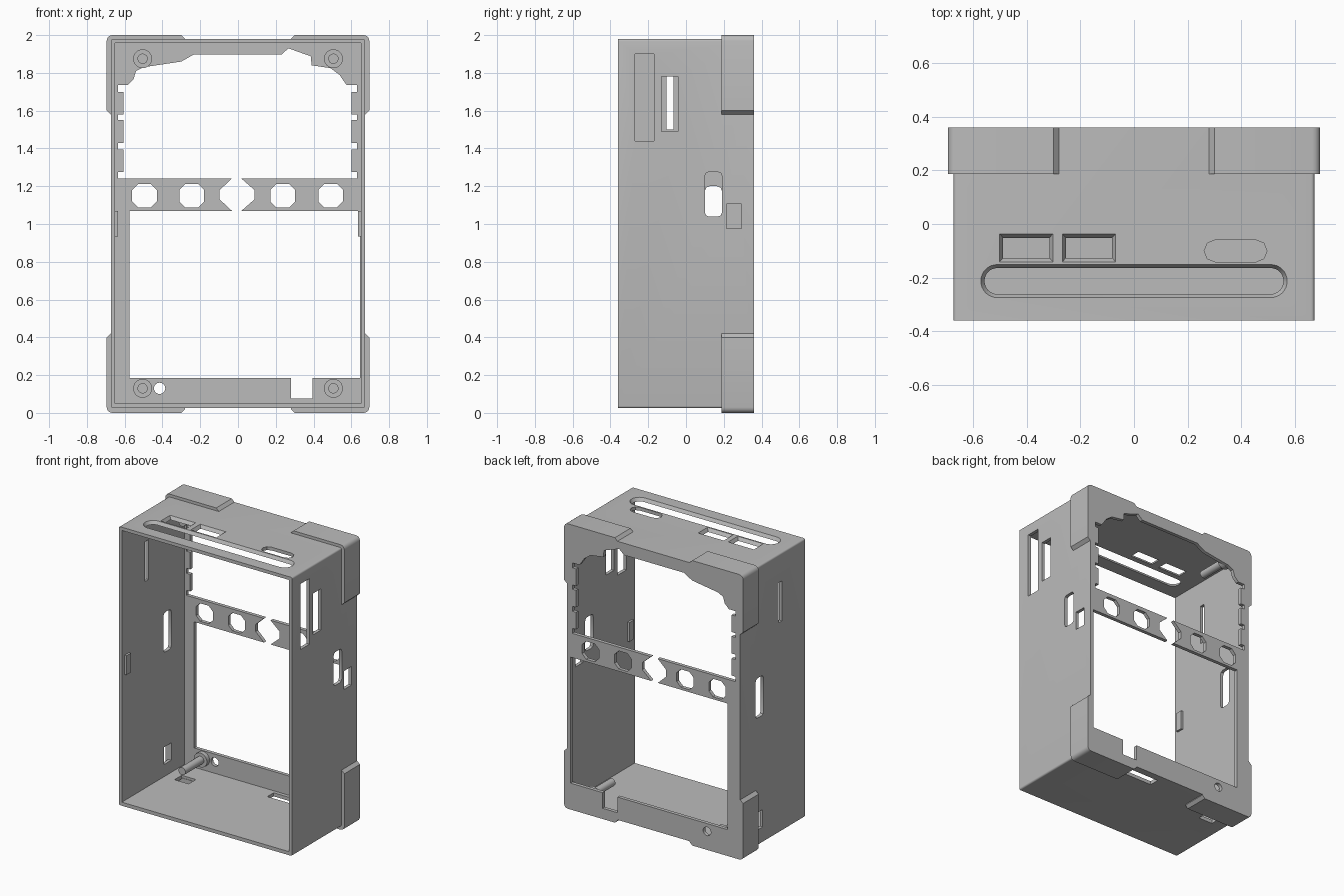
import bpy, bmesh, math

cube = bpy.data.objects.get("Cube")
if cube:
    bpy.data.objects.remove(cube, do_unlink=True)

grey = bpy.data.materials.new("plain grey")
grey.use_nodes = True
GREY = (0.5, 0.5, 0.5, 1)
grey.diffuse_color = GREY
grey.node_tree.nodes["Principled BSDF"].inputs["Base Color"].default_value = GREY


def rounded(cx, cy, hx, hy, r=0.0, steps=4):
    """Rectangle outline with rounded (steps > 1) or chamfered (steps = 1) corners."""
    if r == 0:
        return [(cx + hx, cy + hy), (cx - hx, cy + hy), (cx - hx, cy - hy), (cx + hx, cy - hy)]
    pts = []
    for i, (sx, sy) in enumerate([(1, 1), (-1, 1), (-1, -1), (1, -1)]):
        for k in range(steps + 1):
            a = math.pi / 2 * (i + k / steps)
            pts.append((cx + sx * (hx - r) + r * math.cos(a), cy + sy * (hy - r) + r * math.sin(a)))
    return pts


def span(u0, u1, v0, v1, r=0.0, steps=4):
    return rounded((u0 + u1) / 2, (v0 + v1) / 2, (u1 - u0) / 2, (v1 - v0) / 2, r, steps)


def circle(cx, cy, r, n=24):
    return [(cx + r * math.cos(math.tau * i / n), cy + r * math.sin(math.tau * i / n)) for i in range(n)]


def prism(name, outline, axis, a, b, end=None):
    """Loft an outline along an axis, optionally to a different end outline."""
    place = {"x": lambda p, t: (t, p[0], p[1]),
             "y": lambda p, t: (p[0], t, p[1]),
             "z": lambda p, t: (p[0], p[1], t)}[axis]
    bm = bmesh.new()
    lo = [bm.verts.new(place(p, a)) for p in outline]
    hi = [bm.verts.new(place(p, b)) for p in (end or outline)]
    bm.faces.new(lo)
    bm.faces.new(hi)
    n = len(lo)
    for i in range(n):
        j = (i + 1) % n
        bm.faces.new((lo[i], lo[j], hi[j], hi[i]))
    bmesh.ops.recalc_face_normals(bm, faces=bm.faces)
    mesh = bpy.data.meshes.new(name)
    bm.to_mesh(mesh)
    bm.free()
    mesh.materials.append(grey)
    ob = bpy.data.objects.new(name, mesh)
    bpy.context.collection.objects.link(ob)
    return ob


def activate(ob):
    bpy.ops.object.select_all(action="DESELECT")
    ob.select_set(True)
    bpy.context.view_layer.objects.active = ob


def cut(target, *args, **kw):
    tool = prism("cutter", *args, **kw)
    tool.hide_render = True
    mod = target.modifiers.new("cut", "BOOLEAN")
    mod.operation, mod.solver, mod.object = "DIFFERENCE", "EXACT", tool
    activate(target)
    bpy.ops.object.modifier_apply(modifier=mod.name)
    bpy.data.objects.remove(tool, do_unlink=True)


# Open-fronted case
case = prism("case_shell", span(-0.673, 0.673, 0.025, 1.98, 0.012), "y", -0.36, 0.36)
cut(case, span(-0.65, 0.65, 0.05, 1.957), "y", -0.5, 0.335)

# Upper rear opening with toothed sides and a stepped top
LEFT, RIGHT = (-0.606, -0.635), (0.602, 0.629)
TEETH = [(1.24, 1.275), (1.395, 1.43), (1.55, 1.58), (1.70, 1.735)]


def toothed(edge, notch):
    pts = []
    for z0, z1 in TEETH:
        pts += [(notch, z0), (notch, z1), (edge, z1)]
        if z1 != TEETH[-1][1]:
            nxt = TEETH[TEETH.index((z0, z1)) + 1][0]
            pts.append((edge, nxt))
    return pts


crown = [(-0.585, 1.735), (-0.553, 1.767), (-0.54, 1.81), (-0.5, 1.83), (-0.30, 1.86),
         (-0.235, 1.897), (0.23, 1.897), (0.267, 1.93), (0.385, 1.888), (0.39, 1.84),
         (0.49, 1.825), (0.537, 1.79), (0.575, 1.735)]
cut(case, toothed(*LEFT) + crown + toothed(*RIGHT)[::-1], "y", 0.3, 0.4)

# Lower rear opening, cable notch and round hole
cut(case, span(-0.575, 0.645, 0.185, 1.07), "y", 0.3, 0.4)
cut(case, span(0.28, 0.395, 0.075, 0.2), "y", 0.3, 0.4)
cut(case, circle(-0.415, 0.13, 0.03), "y", 0.3, 0.4)

# Crossbar: split in the middle, four chamfered windows
cut(case, [(-0.022, 1.25), (-0.097, 1.18), (-0.097, 1.13), (-0.022, 1.06),
           (0.007, 1.06), (0.087, 1.13), (0.087, 1.18), (0.007, 1.25)], "y", 0.3, 0.4)
for x in (-0.495, -0.245, 0.237, 0.49):
    cut(case, rounded(x, 1.15, 0.065, 0.063, 0.032, 1), "y", 0.3, 0.4)

# Slots in the +x wall
for slot in [(-0.27, -0.17, 1.44, 1.90), (-0.13, -0.043, 1.49, 1.78), (0.215, 0.295, 0.975, 1.105)]:
    cut(case, span(*slot), "x", 0.6, 0.75)
cut(case, span(0.10, 0.19, 1.04, 1.275, 0.02, 2), "x", 0.6, 0.75)

# Slots in the -x wall
cut(case, span(-0.103, -0.065, 1.50, 1.78), "x", -0.75, -0.6)
cut(case, span(0.10, 0.19, 0.92, 1.20, 0.025, 2), "x", -0.75, -0.6)
cut(case, span(0.11, 0.19, 0.135, 0.257), "x", -0.75, -0.6)

# Slots in the roof, tapering inward
cut(case, rounded(0, -0.213, 0.572, 0.062, 0.061, 8), "z", 1.981, 1.956,
    end=rounded(0, -0.213, 0.557, 0.048, 0.047, 8))
for x in (-0.402, -0.168):
    cut(case, rounded(x, -0.089, 0.1, 0.053), "z", 1.981, 1.956, end=rounded(x, -0.089, 0.086, 0.037))
cut(case, span(0.262, 0.496, -0.141, -0.06, 0.04, 2), "z", 1.9, 2.1)

# Slots in the floor
cut(case, span(0.06, 0.28, 0.24, 0.31), "z", -0.1, 0.1)
cut(case, span(-0.57, -0.46, 0.11, 0.19), "z", -0.1, 0.1)

# Raised corner guards, mirrored to all four corners
guard = [(0.28, 0.98), (0.30, 1.0)]
for k in range(5):
    a = math.pi / 2 * (1 - k / 4)
    guard.append((0.665 + 0.03 * math.cos(a), 0.97 + 0.03 * math.sin(a)))
guard += [(0.695, 0.60), (0.673, 0.58), (0.66, 0.58), (0.66, 0.967), (0.28, 0.967)]
parts = [case]
for sx, side in ((1, "left"), (-1, "right")):
    for sz, level in ((1, "upper"), (-1, "lower")):
        outline = [(sx * x, 1 + sz * z) for x, z in guard]
        parts.append(prism(f"{level}_{side}_corner_guard", outline, "y", 0.187, 0.36))
        # Mounting post: collar and pin
        z = 1.875 if sz > 0 else 0.13
        parts.append(prism(f"{level}_{side}_post_collar", circle(sx * 0.505, z, 0.05), "y", 0.305, 0.34))
        parts.append(prism(f"{level}_{side}_post_pin", circle(sx * 0.505, z, 0.027), "y", 0.10, 0.34))
    # Snap rib inside the front rim
    x0, x1 = sorted((sx * 0.635, sx * 0.655))
    parts.append(prism(f"{side}_snap_rib", span(x0, x1, 0.935, 1.07), "y", -0.33, -0.28))

for ob in parts:
    activate(ob)
    bpy.ops.object.shade_smooth_by_angle(angle=math.radians(30))
